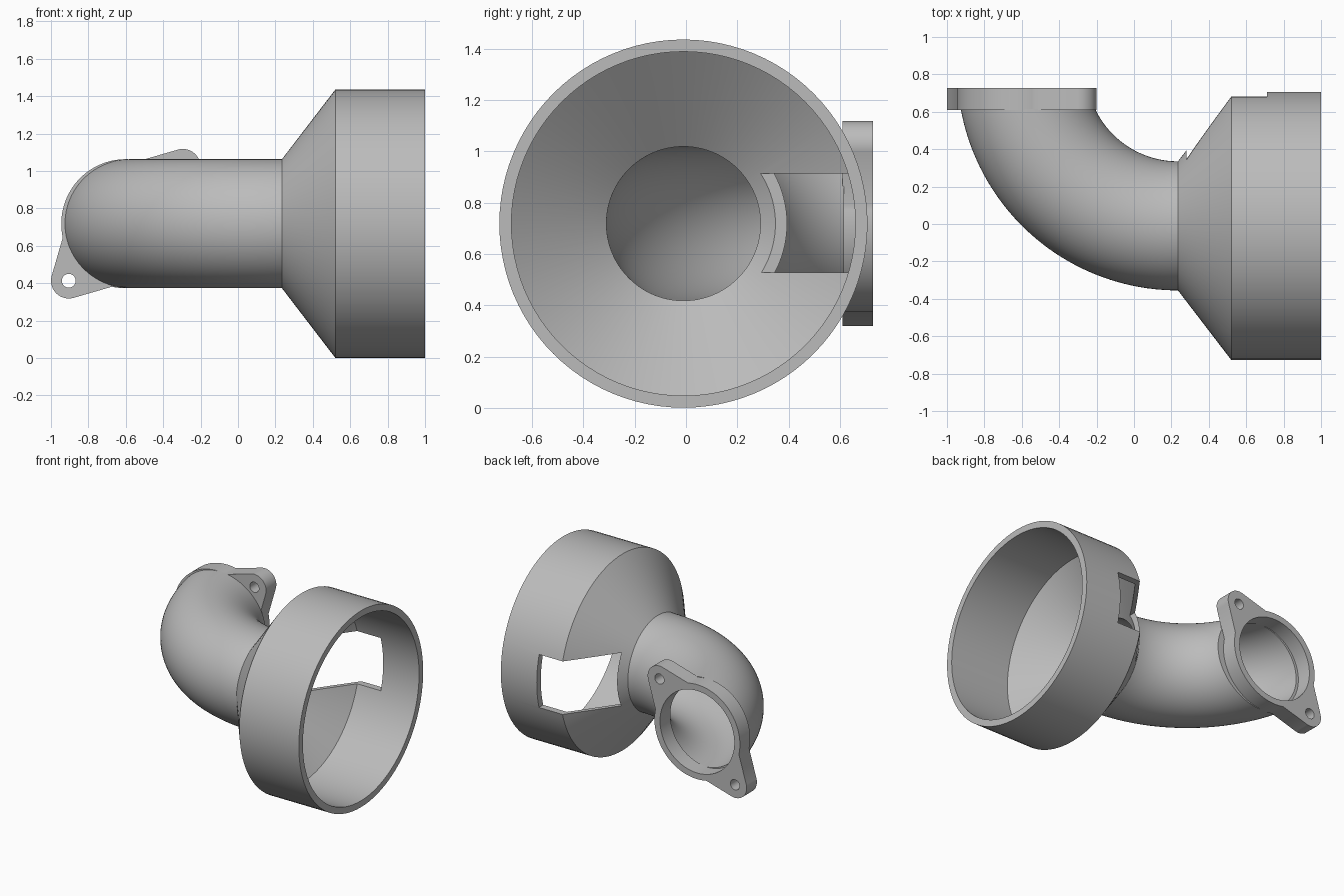
import bpy
import bmesh
from math import sin, cos, acos, pi, radians, degrees, asin
from mathutils import Matrix, Vector

if "Cube" in bpy.data.objects:
    bpy.data.objects.remove(bpy.data.objects["Cube"])

grey = bpy.data.materials.new("plain grey")
grey.use_nodes = True
grey.diffuse_color = (0.5, 0.5, 0.5, 1)
grey.node_tree.nodes["Principled BSDF"].inputs["Base Color"].default_value = grey.diffuse_color

# Shared dimensions
AXIS_Y, AXIS_Z = -0.01, 0.718
NECK_X = 0.235
PIPE_R, BORE_R = 0.345, 0.30
BEND_R = 0.835
FLANGE_X, FLANGE_FRONT, FLANGE_BACK = NECK_X - BEND_R, 0.61, 0.728
EAR_R, EAR_DIST, HUB_R = 0.095, 0.431, 0.303
SEGS = 96


def make_object(name, bm):
    bmesh.ops.recalc_face_normals(bm, faces=bm.faces)
    mesh = bpy.data.meshes.new(name)
    bm.to_mesh(mesh)
    bm.free()
    mesh.materials.append(grey)
    obj = bpy.data.objects.new(name, mesh)
    bpy.context.collection.objects.link(obj)
    return obj


def skin(name, rows):
    """Closed shell through a closed cycle of point loops."""
    bm = bmesh.new()
    loops = [[bm.verts.new(p) for p in row] for row in rows]
    n = len(loops[0])
    for a, b in zip(loops, loops[1:] + loops[:1]):
        for i in range(n):
            j = (i + 1) % n
            bm.faces.new((a[i], a[j], b[j], b[i]))
    return make_object(name, bm)


def cylinder_y(name, x, z, radius, segs):
    bm = bmesh.new()
    place = Matrix.Translation((x, FLANGE_BACK, z)) @ Matrix.Rotation(pi / 2, 4, "X")
    bmesh.ops.create_cone(bm, cap_ends=True, segments=segs, radius1=radius,
                          radius2=radius, depth=0.5, matrix=place)
    return make_object(name, bm)


def cut(obj, cutter):
    cutter.hide_render = True
    mod = obj.modifiers.new("cut", "BOOLEAN")
    mod.operation = "DIFFERENCE"
    mod.solver = "EXACT"
    mod.object = cutter
    bpy.context.view_layer.objects.active = obj
    bpy.ops.object.modifier_apply(modifier=mod.name)
    bpy.data.objects.remove(cutter)


# Bell: hollow cone and cylinder turned about the x axis
profile = [(NECK_X, PIPE_R), (0.52, 0.717), (1.0, 0.717),
           (1.0, 0.67), (0.52, 0.67), (NECK_X, BORE_R)]
angles = [2 * pi * i / SEGS for i in range(SEGS)]
bell = skin("bell", [[(x, AXIS_Y + r * cos(a), AXIS_Z + r * sin(a)) for a in angles]
                     for x, r in profile])

# Window through the back of the bell
bm = bmesh.new()
low, high = Vector((0.28, 0.2, 0.528)), Vector((0.71, 1.0, 0.914))
bmesh.ops.create_cube(bm, size=1, matrix=Matrix.Translation((low + high) / 2)
                      @ Matrix.Diagonal((*(high - low), 1)))
cut(bell, make_object("window_cutter", bm))

# Elbow: pipe shell bent towards the back, trimmed flat inside the flange
STEPS = 40
bend_y = AXIS_Y + BEND_R
end_y = FLANGE_FRONT + 0.005


def bend_loop(radius, fraction):
    loop = []
    for a in angles:
        reach = BEND_R + radius * cos(a)
        t = fraction * acos((bend_y - end_y) / reach)
        loop.append((NECK_X - reach * sin(t), bend_y - reach * cos(t),
                     AXIS_Z + radius * sin(a)))
    return loop


steps = [i / STEPS for i in range(STEPS + 1)]
elbow = skin("elbow", [bend_loop(PIPE_R, f) for f in steps]
             + [bend_loop(BORE_R, f) for f in reversed(steps)])

# Flange: round ring with two opposite ears
spread = 90 - degrees(asin((HUB_R - EAR_R) / EAR_DIST))
waist = spread - degrees(acos(HUB_R / PIPE_R))
outline = []


def add_arc(cx, cz, radius, start, end, count):
    for i in range(count + 1):
        a = radians(start + (end - start) * i / count)
        outline.append((cx + radius * cos(a), cz + radius * sin(a)))


ears = []
for side in (45, 225):
    ex = FLANGE_X + EAR_DIST * cos(radians(side))
    ez = AXIS_Z + EAR_DIST * sin(radians(side))
    ears.append((ex, ez))
    add_arc(ex, ez, EAR_R, side - spread, side + spread, 16)
    add_arc(FLANGE_X, AXIS_Z, PIPE_R, side + waist, side + 180 - waist, 32)

bm = bmesh.new()
face = bm.faces.new([bm.verts.new((x, FLANGE_FRONT, z)) for x, z in outline])
extruded = bmesh.ops.extrude_face_region(bm, geom=[face], use_keep_orig=True)
bmesh.ops.translate(bm, vec=(0, FLANGE_BACK - FLANGE_FRONT, 0),
                    verts=[v for v in extruded["geom"] if isinstance(v, bmesh.types.BMVert)])
flange = make_object("flange", bm)
cut(flange, cylinder_y("bore_cutter", FLANGE_X, AXIS_Z, BORE_R, SEGS))
for ex, ez in ears:
    cut(flange, cylinder_y("screw_hole_cutter", ex, ez, 0.037, 32))

# Smooth curved walls, crisp rims
for obj in (bell, elbow, flange):
    bpy.ops.object.select_all(action="DESELECT")
    obj.select_set(True)
    bpy.context.view_layer.objects.active = obj
    bpy.ops.object.shade_smooth_by_angle(angle=radians(30))
